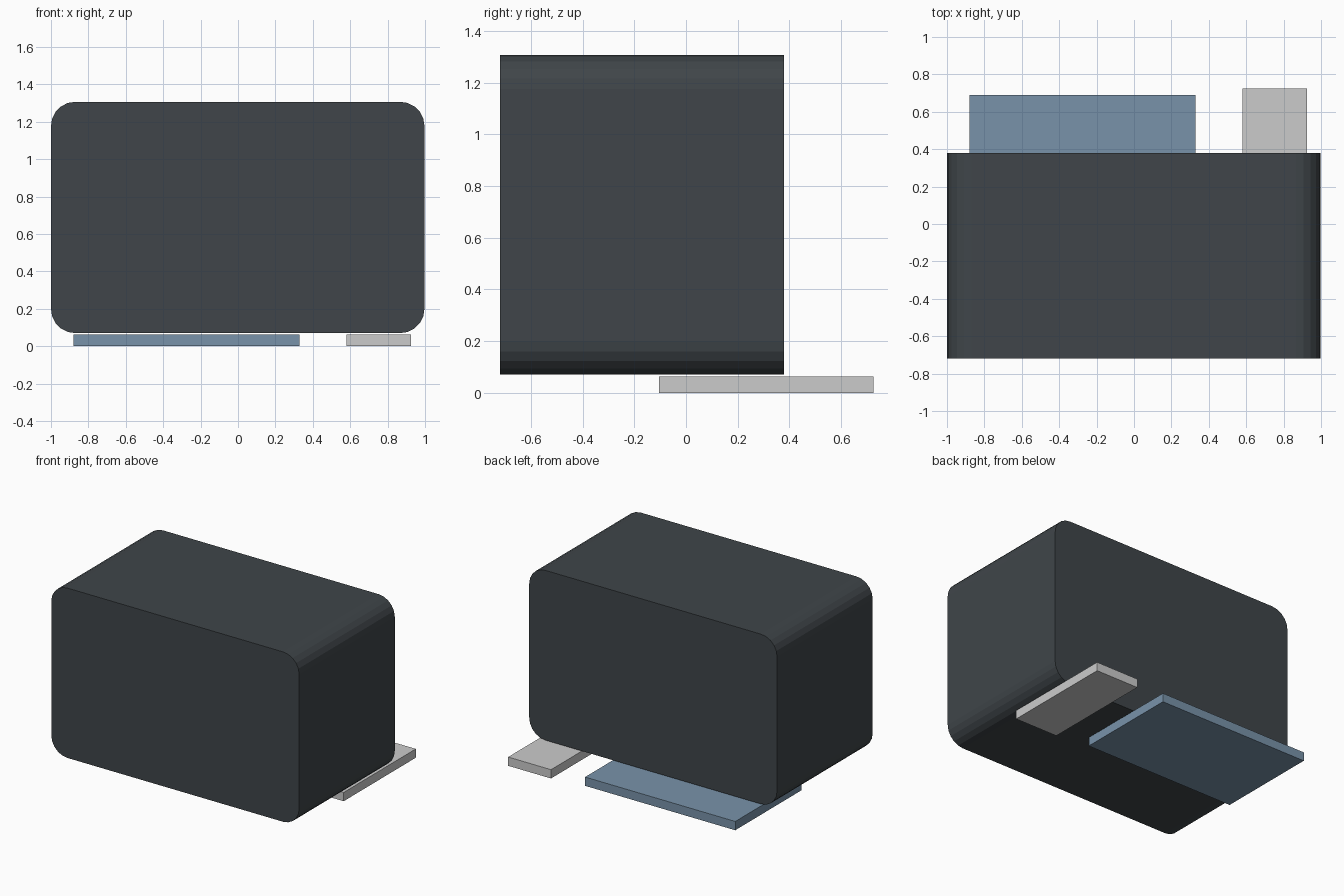
import bpy, bmesh, math

if "Cube" in bpy.data.objects:
    bpy.data.objects.remove(bpy.data.objects["Cube"])


def material(name, rgb):
    m = bpy.data.materials.new(name)
    m.diffuse_color = (*rgb, 1)
    m.use_nodes = True
    m.node_tree.nodes["Principled BSDF"].inputs["Base Color"].default_value = m.diffuse_color
    return m


def extrude_y(name, profile, y0, y1, mat=None):
    """Solid made from an XZ outline swept from y0 to y1."""
    bm = bmesh.new()
    face = bm.faces.new([bm.verts.new((x, y0, z)) for x, z in profile])
    res = bmesh.ops.extrude_face_region(bm, geom=[face])
    verts = [v for v in res["geom"] if isinstance(v, bmesh.types.BMVert)]
    bmesh.ops.translate(bm, verts=verts, vec=(0, y1 - y0, 0))
    bmesh.ops.recalc_face_normals(bm, faces=bm.faces)
    mesh = bpy.data.meshes.new(name)
    bm.to_mesh(mesh)
    bm.free()
    obj = bpy.data.objects.new(name, mesh)
    bpy.context.collection.objects.link(obj)
    if mat:
        mesh.materials.append(mat)
    return obj


def rectangle(x0, x1, z0, z1):
    return [(x0, z0), (x1, z0), (x1, z1), (x0, z1)]


def rounded_rectangle(x0, x1, z0, z1, r, steps):
    pts = []
    corners = [(x1 - r, z0 + r, -90), (x1 - r, z1 - r, 0),
               (x0 + r, z1 - r, 90), (x0 + r, z0 + r, 180)]
    for cx, cz, start in corners:
        for i in range(steps + 1):
            a = math.radians(start + 90 * i / steps)
            pts.append((cx + r * math.cos(a), cz + r * math.sin(a)))
    return pts


dark = material("dark_casing", (0.05, 0.06, 0.067))
blue = material("slate_blue", (0.19, 0.29, 0.40))

# Main casing with rounded long edges
extrude_y("casing", rounded_rectangle(-1.0, 0.997, 0.07, 1.307, 0.13, 5), -0.72, 0.38, dark)

# Flat slabs underneath, projecting at the back
extrude_y("wide_slab", rectangle(-0.88, 0.33, 0, 0.064), -0.07, 0.69, blue)
extrude_y("narrow_slab", rectangle(0.58, 0.925, 0, 0.064), -0.105, 0.725)
